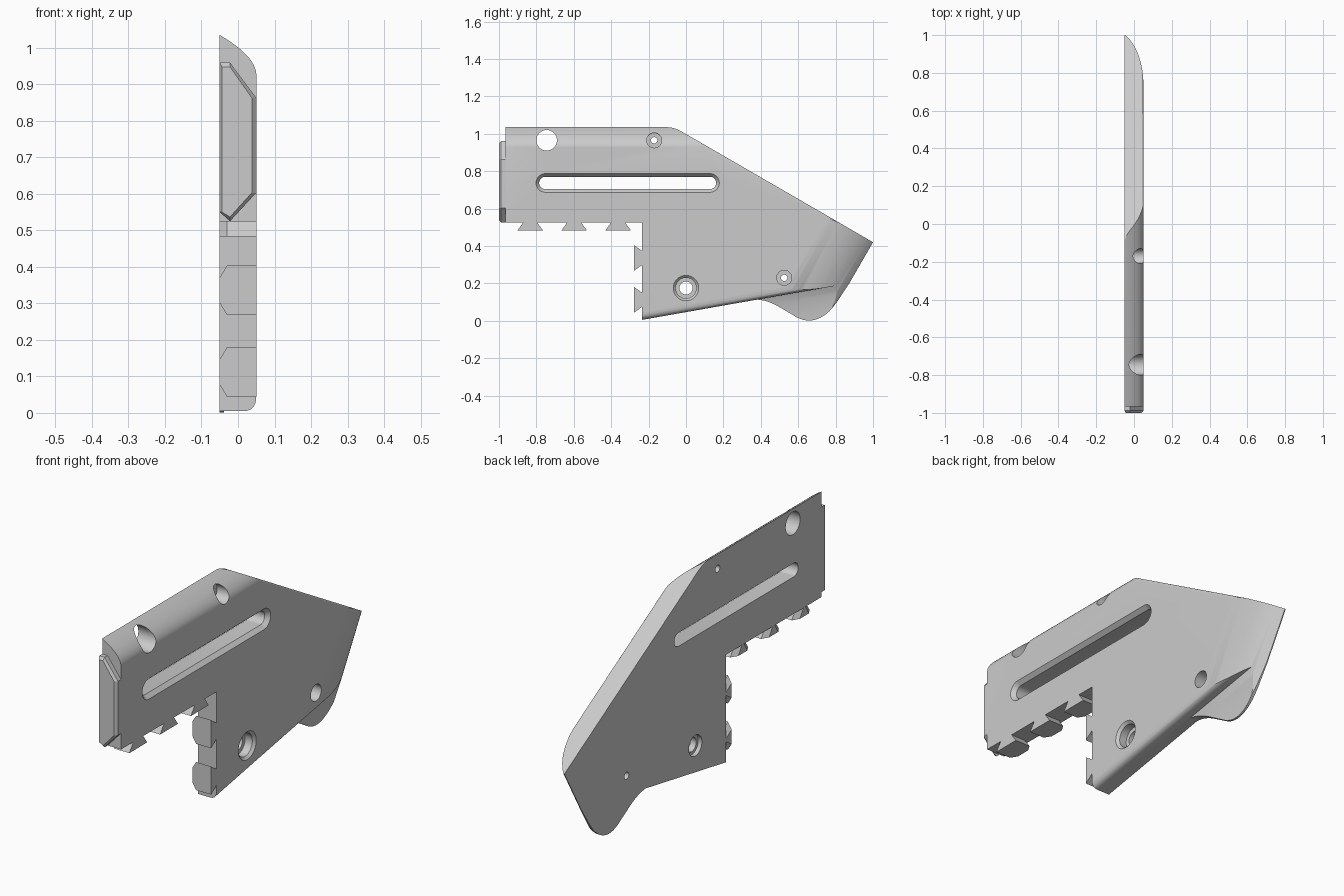
import bpy
import bmesh
import math
from mathutils import Vector

cube = bpy.data.objects.get("Cube")
if cube:
    bpy.data.objects.remove(cube, do_unlink=True)

grey = bpy.data.materials.new("plain grey")
grey.use_nodes = True
COLOUR = (0.6, 0.6, 0.6, 1)
grey.diffuse_color = COLOUR
grey.node_tree.nodes["Principled BSDF"].inputs["Base Color"].default_value = COLOUR

HALF = 0.05  # half the plate thickness


def loft(name, loops):
    """Closed solid through a series of matching loops."""
    bm = bmesh.new()
    rings = [[bm.verts.new(p) for p in loop] for loop in loops]
    n = len(rings[0])
    for a, b in zip(rings, rings[1:]):
        for i in range(n):
            j = (i + 1) % n
            bm.faces.new((a[i], a[j], b[j], b[i]))
    bm.faces.new(rings[0])
    bm.faces.new(rings[-1])
    bmesh.ops.recalc_face_normals(bm, faces=bm.faces)
    mesh = bpy.data.meshes.new(name)
    bm.to_mesh(mesh)
    bm.free()
    mesh.materials.append(grey)
    obj = bpy.data.objects.new(name, mesh)
    bpy.context.collection.objects.link(obj)
    return obj


def plate(name, outline):
    return loft(name, [[(x, y, z) for y, z in outline] for x in (-HALF, HALF)])


def combine(obj, other, operation="DIFFERENCE"):
    mod = obj.modifiers.new("cut", "BOOLEAN")
    mod.operation = operation
    mod.solver = "EXACT"
    mod.object = other
    bpy.context.view_layer.objects.active = obj
    bpy.ops.object.modifier_apply(modifier=mod.name)
    bpy.data.objects.remove(other, do_unlink=True)


def bezier(a, b, c, steps=12):
    a, b, c = Vector(a), Vector(b), Vector(c)
    ts = [i / steps for i in range(steps + 1)]
    return [tuple(a * (1 - t) ** 2 + b * 2 * t * (1 - t) + c * t * t) for t in ts]


def edge_cutter(start, end, profile, extra=0.2):
    """Sweep an (x, outward) profile along an edge; outward is left of travel."""
    p, q = Vector(start), Vector(end)
    d = (q - p).normalized()
    n = Vector((-d.y, d.x))
    loops = []
    for base in (p - d * extra, q + d * extra):
        pts = [(x, base + n * w) for x, w in profile]
        loops.append([(x, v.x, v.y) for x, v in pts])
    return loft("edge_cutter", loops)


def rounding(a, b, c):
    """Waste outside a rounded edge."""
    return [(a[0] - 0.01, 0.004)] + bezier(a, b, c) + [(0.1, c[1]), (0.1, 0.1), (a[0] - 0.01, 0.1)]


def slot_cutter(y, z, length, steps):
    """Stepped round or long opening from (x, radius) steps."""
    loops = []
    for x, r in steps:
        loop = []
        for i in range(40):
            a = math.tau * (i + 0.5) / 40
            side = math.copysign(length / 2, math.cos(a))
            loop.append((x, y + side + r * math.cos(a), z + r * math.sin(a)))
        loops.append(loop)
    return loft("slot_cutter", loops)


# Main plate
peak = (-0.06, 1.035)
tip = (1.0, 0.42)
heel = (0.873, 0.2)
toe = (-0.235, 0.005)
body = plate("body_plate", [
    (-0.965, 0.525), (-0.965, 1.035), *bezier((-0.1, 1.035), peak, (-0.01, 1.004), 6),
    tip, heel, toe, (-0.235, 0.525)])

# Rounded lower edge
lower_round = rounding((0.015, 0), (HALF, 0), (HALF, -0.04))
combine(body, edge_cutter(heel, toe, lower_round))

# Thin curved flap beneath the lower edge
flap = plate("lower_flap", [
    (0.32, 0.16), (0.33, 0.109),
    *bezier((0.36, 0.114), (0.43, 0.115), (0.5, 0.073), 8),
    *bezier((0.57, 0.032), (0.66, -0.03), (0.745, 0.033), 12),
    *bezier((0.765, 0.05), (0.785, 0.07), (0.81, 0.105), 4),
    (0.873, 0.2), (0.86, 0.25)])
scoop = bezier((0.0, -0.02), (-0.028, 0.04), (-0.04, 0.17))
combine(flap, edge_cutter(heel, toe, [(0.02, -0.1)] + scoop + [(0.1, 0.17), (0.1, -0.1)]))
combine(body, flap, "UNION")

# Rounded top, eased slope and swept back end
combine(body, edge_cutter((-1.0, 1.035), (0.1, 1.035),
                          rounding((-HALF, 0), (0.045, -0.055), (HALF, -0.105))))
combine(body, edge_cutter(peak, tip, rounding((0.035, 0), (HALF, 0), (HALF, -0.015))))
combine(body, edge_cutter(tip, (0.74, -0.03),
                          rounding((-0.045, 0), (0.04, -0.09), (HALF, -0.28))))

# Long slot, through hole, screw holes and pivot hole
combine(body, slot_cutter(-0.312, 0.737, 0.88,
                          [(-0.07, 0.033), (0.03, 0.033), (HALF, 0.05), (0.07, 0.05)]))
combine(body, slot_cutter(-0.745, 0.965, 0, [(-0.07, 0.055), (0.07, 0.055)]))
for y, z in ((-0.17, 0.965), (0.525, 0.23)):
    combine(body, slot_cutter(y, z, 0, [(-0.07, 0.017), (-0.02, 0.017), (-0.02, 0.04), (0.07, 0.04)]))
combine(body, slot_cutter(0, 0.175, 0, [
    (-0.07, 0.05), (-0.03, 0.05), (-0.03, 0.035), (0, 0.035),
    (0, 0.055), (0.038, 0.055), (HALF, 0.068), (0.07, 0.068)]))


# Front tongue with a chamfered face
def tongue_loop(y, inset):
    i = inset
    pts = [(-HALF + i / 2, 0.96 - i), (-0.022, 0.96 - i), (HALF - i, 0.863), (HALF - i, 0.603),
           (-0.022, 0.525 + i), (-HALF + i / 2, 0.55)]
    return [(x, y, z) for x, z in pts]


tongue = loft("front_tongue", [tongue_loop(-0.965, 0), tongue_loop(-0.988, 0), tongue_loop(-1.0, 0.012)])


# Dovetails, narrowed towards the flat side
def dovetail(name, y, z, downward):
    loops = []
    for x, root, end in ((-HALF, 0.008, 0.035), (-0.03, 0.038, 0.068), (HALF, 0.038, 0.068)):
        pts = [(-root, 0), (root, 0), (end, 0.042), (-end, 0.042)]
        loops.append([(x, y + s, z - d) if downward else (x, y - d, z + s) for s, d in pts])
    return loft(name, loops)


parts = [body, tongue]
parts += [dovetail("lower_dovetail", y, 0.525, True) for y in (-0.833, -0.598, -0.363)]
parts += [dovetail("front_dovetail", -0.235, z, False) for z in (0.336, 0.112)]

# Smooth curves, crisp edges
bpy.ops.object.select_all(action="DESELECT")
for part in parts:
    part.select_set(True)
bpy.context.view_layer.objects.active = body
bpy.ops.object.shade_smooth_by_angle(angle=math.radians(25))
